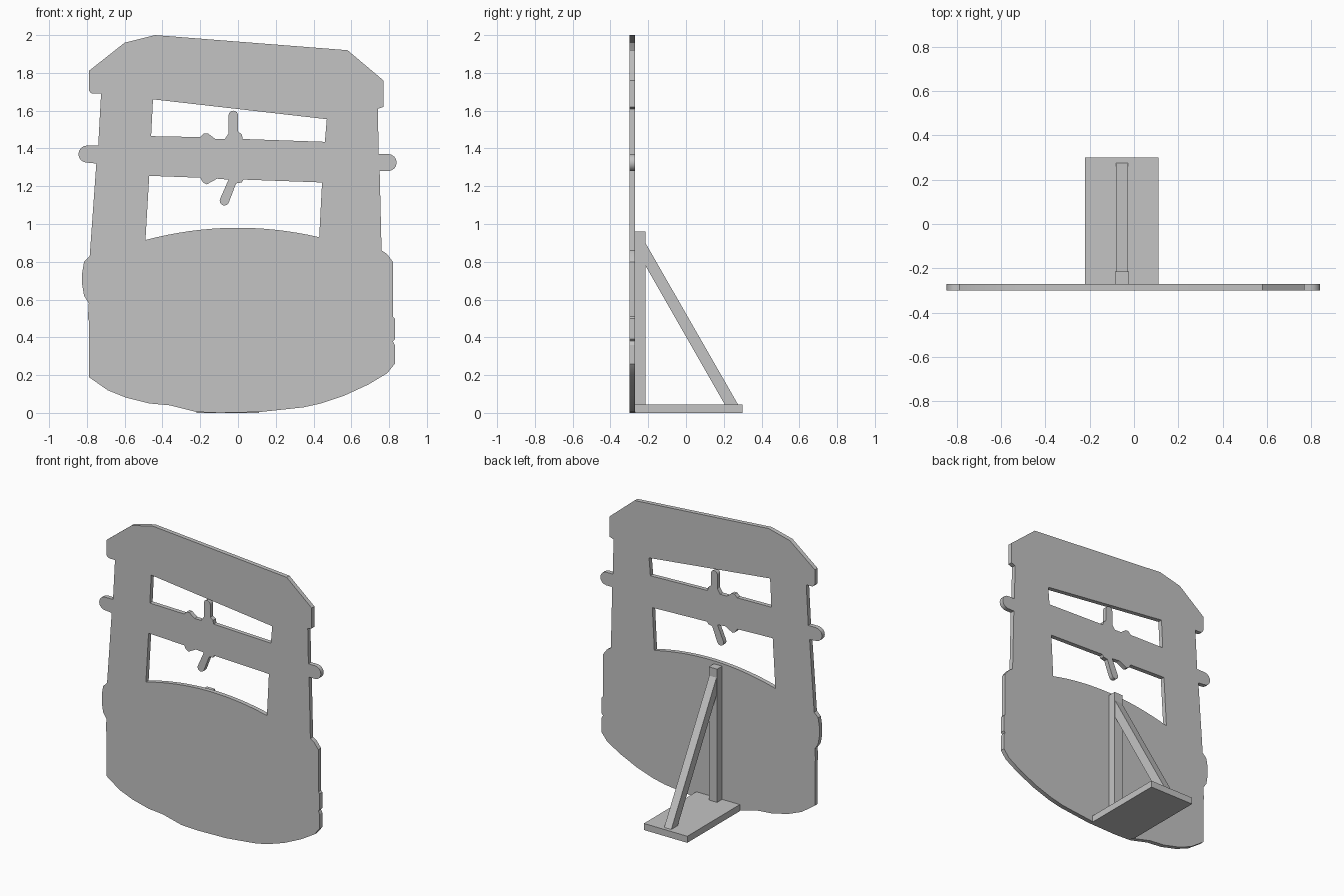
import bpy
from math import cos, sin, radians

cube = bpy.data.objects.get("Cube")
if cube:
    bpy.data.objects.remove(cube)

# One plain grey for the whole cut-out
grey = bpy.data.materials.new("plain grey")
grey.use_nodes = True
GREY_COLOUR = (0.55, 0.55, 0.55, 1)
grey.diffuse_color = GREY_COLOUR
grey.node_tree.nodes["Principled BSDF"].inputs["Base Color"].default_value = GREY_COLOUR


def arc(cx, cz, radius, start, end, steps=8):
    """Points on a circular arc, angles in degrees."""
    angles = [radians(start + (end - start) * i / steps) for i in range(steps + 1)]
    return [(cx + radius * cos(a), cz + radius * sin(a)) for a in angles]


def add_box(name, low, high):
    """Box spanning two opposite corners."""
    centre = [(a + b) / 2 for a, b in zip(low, high)]
    bpy.ops.mesh.primitive_cube_add(size=1, location=centre)
    box = bpy.context.object
    box.name = name
    box.scale = [b - a for a, b in zip(low, high)]
    bpy.ops.object.transform_apply(location=False, rotation=False, scale=True)
    box.data.materials.append(grey)
    return box


def add_board(name, loops, front, back):
    """Flat upright board from an outline followed by its holes."""
    curve = bpy.data.curves.new(name, "CURVE")
    curve.dimensions = "2D"
    curve.fill_mode = "BOTH"
    curve.extrude = (back - front) / 2
    for loop in loops:
        spline = curve.splines.new("POLY")
        spline.points.add(len(loop) - 1)
        for point, (x, z) in zip(spline.points, loop):
            point.co = (x, z, 0, 1)
        spline.use_cyclic_u = True
    board = bpy.data.objects.new(name, curve)
    bpy.context.collection.objects.link(board)
    board.location.y = (front + back) / 2
    board.rotation_euler.x = radians(90)
    curve.materials.append(grey)
    bpy.ops.object.select_all(action="DESELECT")
    board.select_set(True)
    bpy.context.view_layer.objects.active = board
    bpy.ops.object.convert(target="MESH")
    bpy.ops.object.shade_smooth_by_angle(angle=radians(25))
    return bpy.context.object


# Outline, clockwise from the roof: roof and right side with its knob
right_side = [(-.44, 2), (.58, 1.92), (.77, 1.76), (.77, 1.62), (.74, 1.61), (.745, 1.37)]
right_side += arc(.795, 1.325, .045, 90, -90)
right_side += [(.75, 1.28), (.76, .86), (.79, .84), (.82, .8), (.82, .51), (.83, .5),
               (.83, .39), (.82, .38), (.83, .36), (.83, .26)]

# Curved lower edge
lower_edge = [(.79, .21), (.69, .15), (.56, .09), (.44, .05), (.35, .03), (.26, .02),
              (.12, .005), (-.1, 0), (-.22, .005), (-.28, .02), (-.36, .04),
              (-.47, .05), (-.59, .08), (-.69, .12), (-.79, .19)]

# Left side with its bulge and knob
left_side = [(-.79, .49), (-.795, .5), (-.79, .58), (-.815, .62), (-.825, .68), (-.825, .74),
             (-.815, .8), (-.785, .83), (-.75, 1.32)]
left_side += arc(-.8, 1.37, .045, 270, 90)
left_side += [(-.74, 1.415), (-.725, 1.69)]
left_side += arc(-.765, 1.715, .025, 270, 180, 4)
left_side += [(-.79, 1.81), (-.6, 1.96)]

# Upper opening, with an upright finger and a small bump along its sill
upper_opening = [(-.45, 1.66), (.47, 1.555), (.46, 1.435), (.025, 1.45), (.02, 1.475), (0, 1.49)]
upper_opening += arc(-.025, 1.575, .025, 0, 180)
upper_opening += [(-.05, 1.48), (-.07, 1.45), (-.12, 1.45), (-.16, 1.48), (-.18, 1.48),
                  (-.2, 1.46), (-.46, 1.465)]

# Lower opening, with a slanted finger hanging in and an arched bottom
lower_opening = [(-.47, 1.255), (-.2, 1.245), (-.185, 1.22), (-.165, 1.21), (-.11, 1.24),
                 (-.05, 1.235)]
lower_opening += arc(-.072, 1.123, .025, 155, 335)
lower_opening += [(-.01, 1.215), (.02, 1.22), (.03, 1.235), (.445, 1.22)]
arch_steps = 16
for i in range(arch_steps + 1):
    x = .43 - .92 * i / arch_steps
    lower_opening.append((x, .98 - .27 * x * x))

outline = right_side + lower_edge + left_side
add_board("cutout_board", [outline, upper_opening, lower_opening], -.3, -.27)

# Stand behind the board
add_box("stand_base", (-.22, -.27, 0), (.11, .3, .045))
add_box("stand_upright", (-.086, -.27, .045), (-.023, -.215, .96))

# Slanted brace: side profile pulled across its width
profile = [(-.215, .9), (-.215, .78), (.205, .045), (.275, .045)]
verts = [(x, y, z) for x in (-.081, -.027) for y, z in profile]
count = len(profile)
faces = [tuple(range(count)), tuple(reversed(range(count, 2 * count)))]
for i in range(count):
    j = (i + 1) % count
    faces.append((j, i, i + count, j + count))
mesh = bpy.data.meshes.new("stand_brace")
mesh.from_pydata(verts, [], faces)
mesh.materials.append(grey)
brace = bpy.data.objects.new("stand_brace", mesh)
bpy.context.collection.objects.link(brace)
